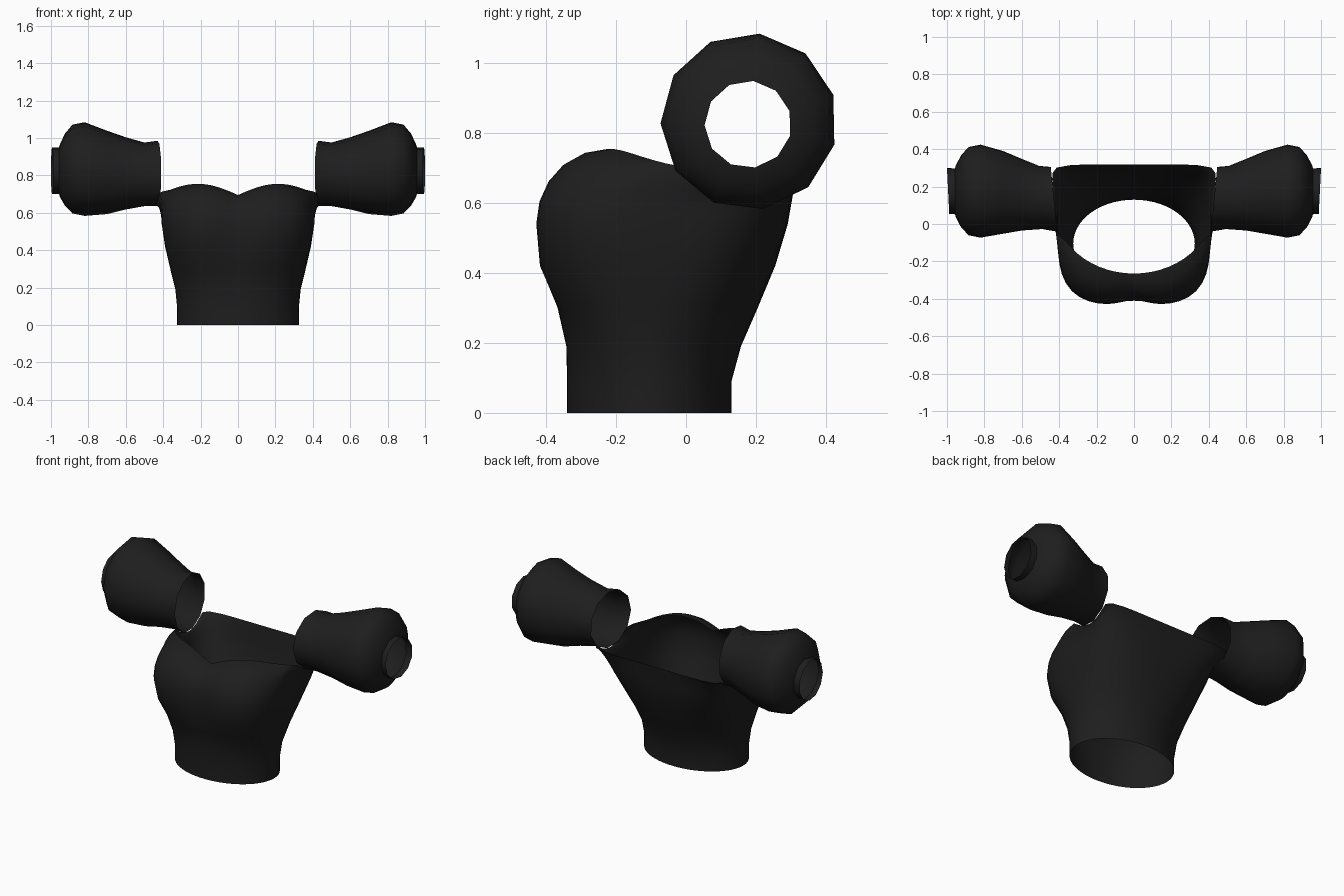
import bpy
import math

cube = bpy.data.objects.get("Cube")
if cube:
    bpy.data.objects.remove(cube)

fabric = bpy.data.materials.new("black_fabric")
fabric.use_nodes = True
colour = (0.013, 0.013, 0.013, 1)
fabric.diffuse_color = colour
fabric.node_tree.nodes["Principled BSDF"].inputs["Base Color"].default_value = colour


def loft(name, rings):
    """Skin a list of closed rings into an open, smooth tube."""
    n = len(rings[0])
    verts = [p for ring in rings for p in ring]
    faces = [(i * n + j, i * n + (j + 1) % n,
              (i + 1) * n + (j + 1) % n, (i + 1) * n + j)
             for i in range(len(rings) - 1) for j in range(n)]
    mesh = bpy.data.meshes.new(name)
    mesh.from_pydata(verts, [], faces)
    mesh.materials.append(fabric)
    obj = bpy.data.objects.new(name, mesh)
    bpy.context.collection.objects.link(obj)
    bpy.ops.object.select_all(action='DESELECT')
    obj.select_set(True)
    bpy.context.view_layer.objects.active = obj
    bpy.ops.object.shade_smooth_by_angle(angle=math.radians(60))
    return obj


COLUMNS = 56


def outline(width, mid, front, back, n_front, n_back, dip=0.0):
    """Rounded body section with separate front and back roundness."""
    points = []
    for j in range(COLUMNS):
        a = math.tau * j / COLUMNS
        c, s = math.cos(a), math.sin(a)
        n = n_back if s > 0 else n_front
        k = (abs(c) ** n + abs(s) ** n) ** (-1 / n)
        x = width * c * k
        y = mid + abs(s) * k * ((back if s > 0 else front) - mid)
        if s < 0:
            y += dip * math.exp(-(x / 0.1) ** 2)
        points.append((x, y))
    return points


# Sleeve opening: centre and radius where it meets the bodice
ARM_X, ARM_Y, ARM_Z, ARM_R = 0.428, 0.135, 0.81, 0.176
SLANT = 0.1     # the opening lies further out towards the back


def neck_point(x, y):
    """Heart-shaped neckline in front, level back, scooped under the arms."""
    z = 0.695
    if y < 0.1:
        z += 0.06 * math.sin(math.pi * min(abs(x) / ARM_X, 1))
    if abs(x) > 0.38 and abs(y - ARM_Y) < ARM_R:
        z = min(z, ARM_Z - math.sqrt(ARM_R ** 2 - (y - ARM_Y) ** 2))
    if abs(x) > 0.38:
        x += math.copysign(SLANT * (y - ARM_Y), x)
    return x, y, z


# Bodice: height, then width, middle, front, back, roundness, centre dip
sections = [
    (0.00, 0.325, -0.105, -0.34, 0.13, 2, 2),
    (0.09, 0.325, -0.105, -0.34, 0.13, 2, 2),
    (0.19, 0.335, -0.10, -0.342, 0.157, 2.2, 2),
    (0.30, 0.362, -0.09, -0.367, 0.205, 2.5, 2.2),
    (0.42, 0.39, -0.06, -0.425, 0.255, 3, 2.6, 0.015),
    (0.54, 0.408, -0.02, -0.435, 0.291, 3.4, 3.5, 0.027),
]
rings = [[(x, y, z) for x, y in outline(*shape)] for z, *shape in sections]

# Bust curves inward up to the neckline, while the back rises straight
bust = rings[-1]
neck = [neck_point(x, y)
        for x, y in outline(ARM_X, 0.1, -0.265, 0.318, 2, 9)]
STEPS = 5
for i in range(1, STEPS + 1):
    a = math.pi / 2 * i / STEPS
    inward, up = 1 - math.cos(a), math.sin(a)
    ring = []
    for j, (p, q) in enumerate(zip(bust, neck)):
        rear = max(0, math.sin(math.tau * j / COLUMNS))
        t = inward + (up - inward) * rear
        ring.append((p[0] + (q[0] - p[0]) * t,
                     p[1] + (q[1] - p[1]) * t,
                     p[2] + (q[2] - p[2]) * up))
    rings.append(ring)
loft("bodice", rings)

# Puffed sleeve with a narrow cuff: x, centre y, centre z, radius, slant
profile = [
    (ARM_X, ARM_Y, ARM_Z, ARM_R, SLANT),
    (0.50, 0.145, 0.805, 0.172, 0.05),
    (0.60, 0.16, 0.81, 0.195, 0),
    (0.70, 0.173, 0.815, 0.225, 0),
    (0.82, 0.18, 0.833, 0.253, 0),
    (0.885, 0.18, 0.833, 0.240, 0),
    (0.925, 0.178, 0.83, 0.195, 0),
    (0.952, 0.177, 0.825, 0.143, 0),
    (0.957, 0.177, 0.825, 0.125, 0),
    (0.994, 0.178, 0.825, 0.125, 0.05),
]
SIDES = 11
START = math.radians(83)
sleeve_rings = []
for x, cy, cz, r, slant in profile:
    ring = []
    for j in range(SIDES):
        a = START + math.tau * j / SIDES
        dy = r * math.cos(a)
        ring.append((x + slant * dy, cy + dy, cz + r * math.sin(a)))
    sleeve_rings.append(ring)

sleeves = loft("sleeves", sleeve_rings)
mirror = sleeves.modifiers.new("both_arms", 'MIRROR')
mirror.use_mirror_merge = False
